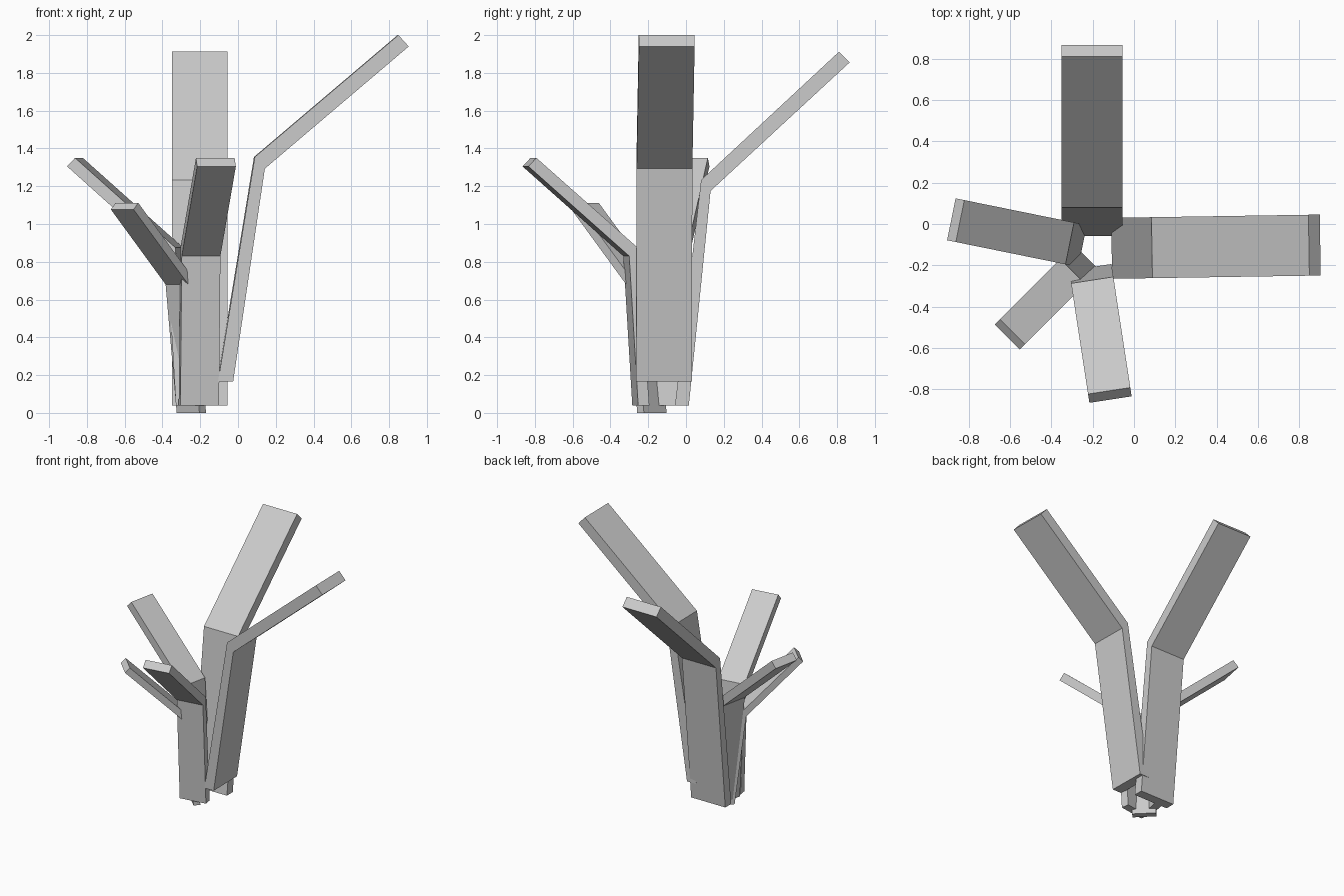
import bpy, bmesh
from math import radians
from mathutils import Matrix

if "Cube" in bpy.data.objects:
    bpy.data.objects.remove(bpy.data.objects["Cube"])


def leaf(name, angle, side, width, profile):
    """Extrude a bent (radius, z) strip sideways, then turn it about the z axis."""
    bm = bmesh.new()
    near = [bm.verts.new((r, side - width / 2, z)) for r, z in profile]
    far = [bm.verts.new((r, side + width / 2, z)) for r, z in profile]
    # Side caps split at the bend: lower stem quad and upper blade quad
    for ring in (near, far):
        bm.faces.new([ring[i] for i in (0, 1, 4, 5)])
        bm.faces.new([ring[i] for i in (1, 2, 3, 4)])
    for i in range(6):
        j = (i + 1) % 6
        bm.faces.new((near[i], near[j], far[j], far[i]))
    bmesh.ops.recalc_face_normals(bm, faces=bm.faces)
    bm.transform(Matrix.Rotation(radians(angle), 4, 'Z'))
    mesh = bpy.data.meshes.new(name)
    bm.to_mesh(mesh)
    bm.free()
    obj = bpy.data.objects.new(name, mesh)
    bpy.context.collection.objects.link(obj)


# Profiles: outer bottom, outer bend, outer tip, inner tip, inner bend, inner bottom
# Two tall leaves
leaf("right_leaf", 0.9, -0.116, 0.295,
     [(-0.03, 0.165), (0.138, 1.293), (0.90, 1.94), (0.845, 2.0), (0.085, 1.355), (-0.11, 0.165)])
leaf("back_leaf", 90, 0.203, 0.295,
     [(0.015, 0.04), (0.13, 1.175), (0.866, 1.855), (0.81, 1.912), (0.08, 1.233), (-0.058, 0.04)])

# Two medium leaves sharing one profile
medium = [(0.235, 0.04), (0.283, 0.83), (0.823, 1.305), (0.78, 1.35), (0.238, 0.875), (0.175, 0.04)]
leaf("front_leaf", -81.3, -0.241, 0.207, medium)
leaf("left_leaf", 168.5, 0.154, 0.207, [(r + 0.048, z) for r, z in medium])

# Small leaf in the corner between them
leaf("small_leaf", 225, -0.047, 0.17,
     [(0.327, 0.0), (0.41, 0.68), (0.82, 1.077), (0.785, 1.112), (0.373, 0.713), (0.277, 0.0)])
